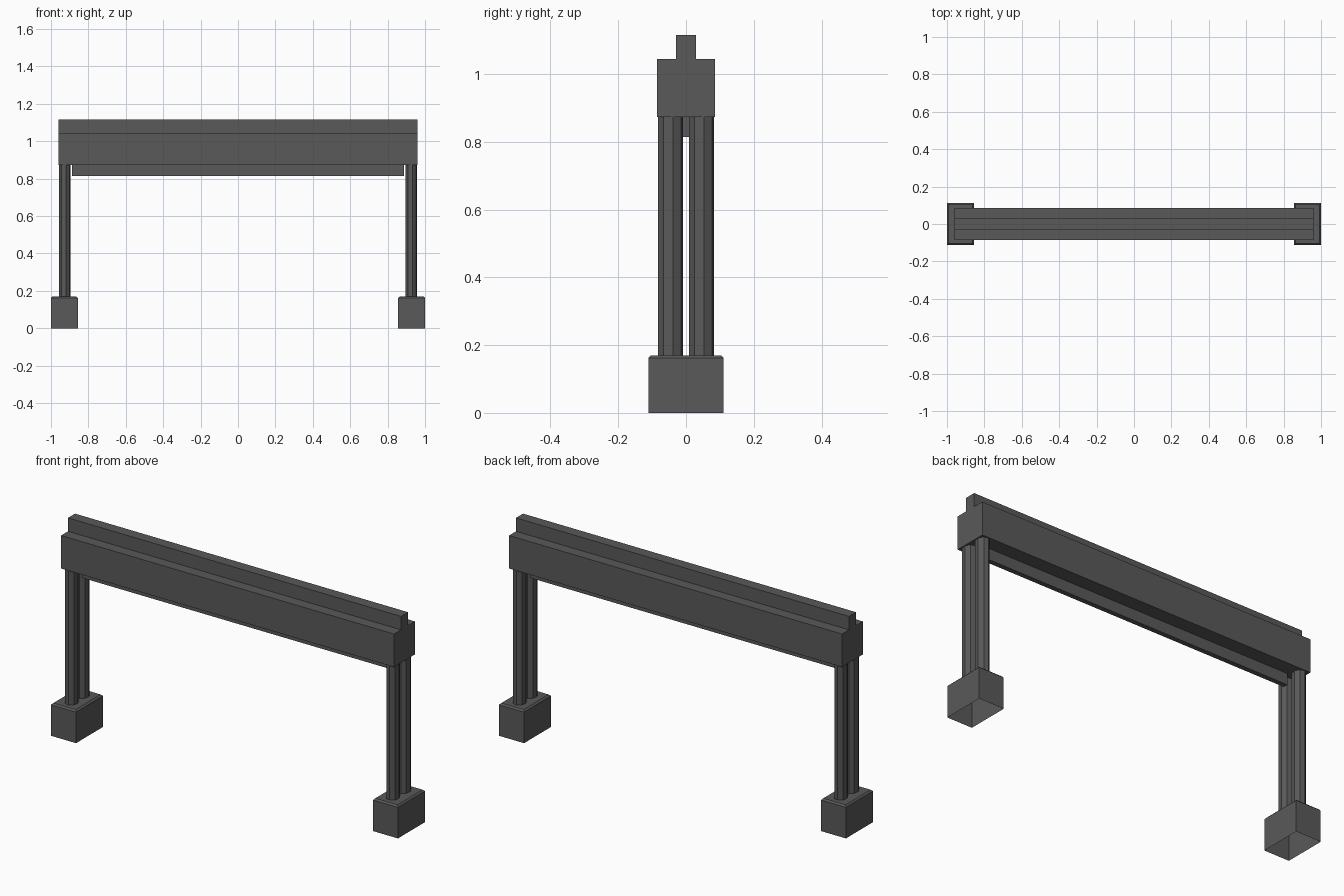
import bpy, bmesh, math
from mathutils import Matrix

cube = bpy.data.objects.get("Cube")
if cube:
    bpy.data.objects.remove(cube, do_unlink=True)

grey = bpy.data.materials.new("dark_grey")
grey.use_nodes = True
colour = (0.1, 0.1, 0.1, 1)
grey.diffuse_color = colour
grey.node_tree.nodes["Principled BSDF"].inputs["Base Color"].default_value = colour


def finish(name, bm):
    mesh = bpy.data.meshes.new(name)
    bm.to_mesh(mesh)
    bm.free()
    mesh.materials.append(grey)
    obj = bpy.data.objects.new(name, mesh)
    bpy.context.collection.objects.link(obj)
    return obj


def box(bm, x, width, depth, z0, z1):
    place = Matrix.Translation((x, 0, (z0 + z1) / 2)) @ Matrix.Diagonal((width, depth, z1 - z0, 1))
    bmesh.ops.create_cube(bm, size=1, matrix=place)


# Crossbeam with its narrow upper ridge and hanging lower rail
for name, width, depth, z0, z1 in (
        ("crossbeam", 1.92, 0.172, 0.873, 1.045),
        ("upper_ridge", 1.92, 0.058, 1.045, 1.115),
        ("lower_rail", 1.775, 0.025, 0.815, 0.873)):
    bm = bmesh.new()
    box(bm, 0, width, depth, z0, z1)
    finish(name, bm)

for side, label in ((-1, "right"), (1, "left")):
    # Hollow footing, open underneath, with a chamfered top rim
    bm = bmesh.new()
    box(bm, side * 0.928, 0.144, 0.222, 0, 0.17)
    top = [e for e in bm.edges if all(v.co.z > 0.1 for v in e.verts)]
    bmesh.ops.bevel(bm, geom=top, offset=0.008, segments=1, affect='EDGES')
    bottom = [f for f in bm.faces if f.normal.z < -0.9]
    bmesh.ops.delete(bm, geom=bottom, context='FACES')
    finish(label + "_footing", bm)

    # Pair of faceted columns
    for y, place in ((-0.0456, "front"), (0.0456, "back")):
        bm = bmesh.new()
        bmesh.ops.create_cone(
            bm, cap_ends=True, segments=8, radius1=0.037, radius2=0.037, depth=0.71,
            matrix=Matrix.Translation((side * 0.926, y, 0.52)) @ Matrix.Diagonal((0.84, 1, 1, 1))
            @ Matrix.Rotation(math.radians(11), 4, 'Z'))
        finish(label + "_" + place + "_column", bm)
